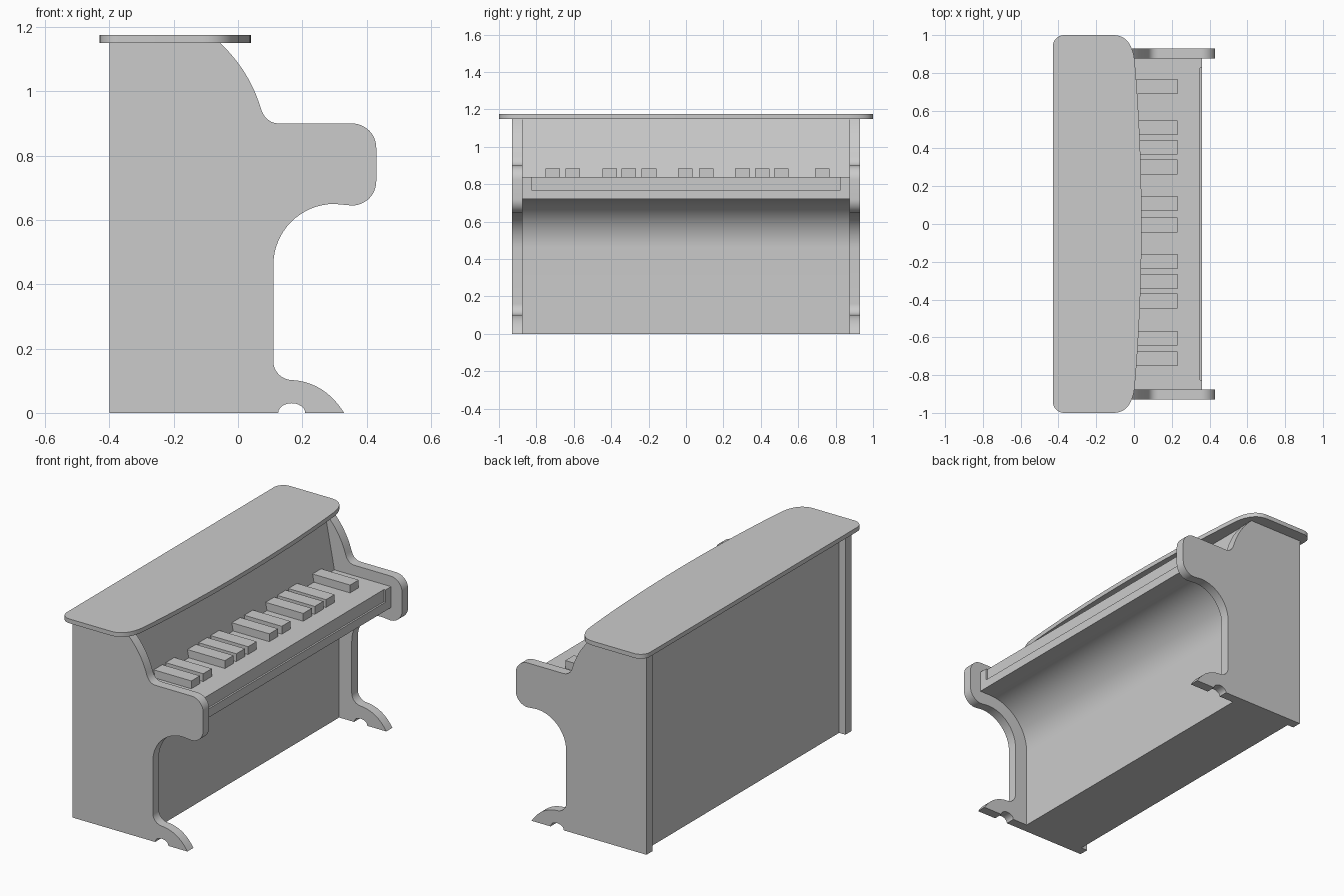
import bpy, bmesh
from math import sin, cos, radians
from mathutils import Vector

cube = bpy.data.objects.get("Cube")
if cube:
    bpy.data.objects.remove(cube, do_unlink=True)

grey = bpy.data.materials.new("plain_grey")
grey.use_nodes = True
grey.diffuse_color = (0.6, 0.6, 0.6, 1)
grey.node_tree.nodes["Principled BSDF"].inputs["Base Color"].default_value = (0.6, 0.6, 0.6, 1)


def arc(cx, cy, rx, ry, start, end, n=12):
    """Points along an elliptical arc, angles in degrees."""
    angles = [radians(start + (end - start) * i / n) for i in range(n + 1)]
    return [(cx + rx * cos(a), cy + ry * sin(a)) for a in angles]


def bend(a, b, c, n=12):
    """Points along a quadratic curve from a to c, pulled towards b."""
    a, b, c = Vector(a), Vector(b), Vector(c)
    ts = [i / n for i in range(n + 1)]
    return [tuple(a * (1 - t) ** 2 + b * 2 * t * (1 - t) + c * t * t) for t in ts]


def prism(name, outline, axis, low, high):
    """Extrude a 2D outline along x, y or z between two positions."""
    place = {"x": lambda p, d: (d, p[0], p[1]),
             "y": lambda p, d: (p[0], d, p[1]),
             "z": lambda p, d: (p[0], p[1], d)}[axis]
    bm = bmesh.new()
    face = bm.faces.new([bm.verts.new(place(p, low)) for p in outline])
    grown = bmesh.ops.extrude_face_region(bm, geom=[face])["geom"]
    step = Vector(place((0, 0), high - low))
    bmesh.ops.translate(bm, vec=step, verts=[v for v in grown if isinstance(v, bmesh.types.BMVert)])
    bmesh.ops.remove_doubles(bm, verts=bm.verts, dist=0.0005)
    bmesh.ops.recalc_face_normals(bm, faces=bm.faces)
    mesh = bpy.data.meshes.new(name)
    bm.to_mesh(mesh)
    bm.free()
    mesh.materials.append(grey)
    obj = bpy.data.objects.new(name, mesh)
    bpy.context.collection.objects.link(obj)
    bpy.ops.object.select_all(action="DESELECT")
    obj.select_set(True)
    bpy.context.view_layer.objects.active = obj
    bpy.ops.object.shade_smooth_by_angle(angle=radians(30))
    return obj


# Side panels: shoulder, rounded arm, scooped leg and foot with a small arch
side = [(-0.4, 0), (-0.4, 1.15)]
side += bend((-0.055, 1.15), (0.035, 1.065), (0.07, 0.95))
side += bend((0.07, 0.95), (0.085, 0.9), (0.13, 0.9))
side += arc(0.355, 0.825, 0.075, 0.075, 90, 0)
side += arc(0.355, 0.72, 0.075, 0.075, 0, -90)
side += arc(0.3, 0.46, 0.19, 0.19, 90, 180, 16)
side += arc(0.17, 0.16, 0.06, 0.058, 180, 270)
side += bend((0.17, 0.102), (0.27, 0.095), (0.33, 0))
side += arc(0.167, 0, 0.042, 0.03, 0, 180)
prism("left_side_panel", side, "y", 0.875, 0.93)
prism("right_side_panel", side, "y", -0.93, -0.875)

# Body: lower panel curving into the key bed, then the sloped upper panel
body = [(-0.36, 0), (0.03, 0)]
body += arc(0.29, 0.46, 0.26, 0.26, 180, 90, 20)
body += [(0.35, 0.72), (0.35, 0.84), (0, 0.84), (-0.06, 1.15), (-0.36, 1.15)]
prism("body", body, "y", -0.875, 0.875)

# Key slip: thin front rail with raised ends
rail = [(-0.875, 0.72), (0.875, 0.72), (0.875, 0.84), (0.825, 0.84),
        (0.825, 0.77), (-0.825, 0.77), (-0.825, 0.84), (-0.875, 0.84)]
prism("key_slip", rail, "x", 0.35, 0.36)

# Lid: rounded corners and a bowed front edge
half = bend((0.04, 0), (0.04, 0.45), (0.003, 0.87), 16)
half += bend((0.003, 0.87), (-0.015, 1), (-0.11, 1))
half += arc(-0.37, 0.94, 0.06, 0.06, 90, 180)
lid = half + [(x, -y) for x, y in reversed(half[1:])]
prism("lid", lid, "z", 1.15, 1.175)

# Raised keys in uneven groups
for i, y in enumerate([-0.713, -0.605, -0.408, -0.305, -0.198, -0.005,
                       0.108, 0.302, 0.407, 0.509, 0.728]):
    outline = [(-0.03, y - 0.039), (0.23, y - 0.039), (0.23, y + 0.039), (-0.03, y + 0.039)]
    prism(f"raised_key_{i + 1}", outline, "z", 0.83, 0.885)
